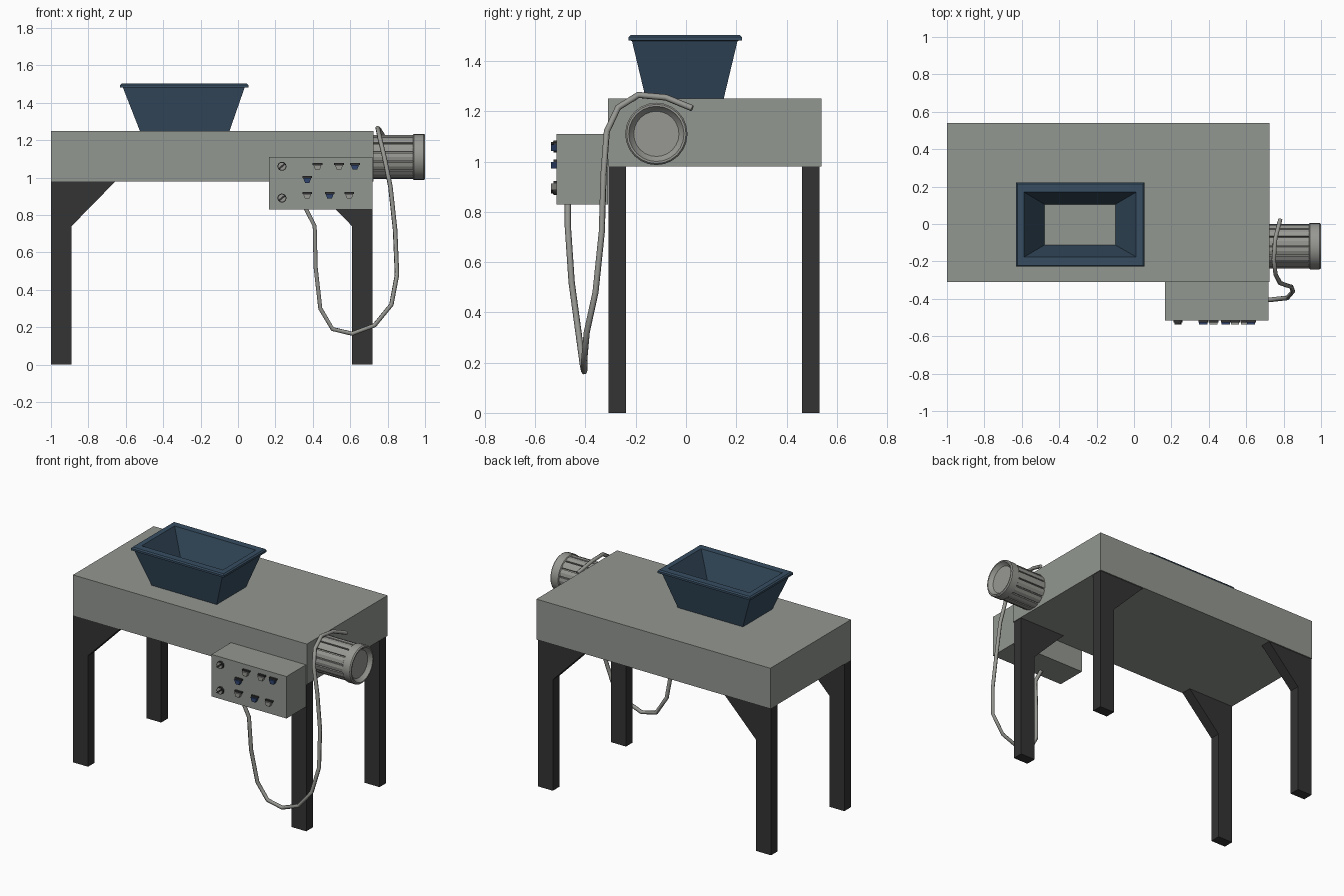
import bpy, bmesh
from math import cos, sin, pi, radians
from mathutils import Matrix, Vector

if "Cube" in bpy.data.objects:
    bpy.data.objects.remove(bpy.data.objects["Cube"], do_unlink=True)


def material(name, rgb):
    m = bpy.data.materials.new(name)
    m.use_nodes = True
    m.diffuse_color = (*rgb, 1)
    m.node_tree.nodes["Principled BSDF"].inputs["Base Color"].default_value = (*rgb, 1)
    return m


GREY = material("painted grey", (0.29, 0.31, 0.28))
METAL = material("motor grey", (0.31, 0.31, 0.29))
BLACK = material("black steel", (0.033, 0.033, 0.033))
BLUE = material("hopper blue", (0.038, 0.075, 0.12))
SWITCH_BLUE = material("switch blue", (0.03, 0.06, 0.16))


def finish(name, bm, mat, smooth=False):
    bmesh.ops.recalc_face_normals(bm, faces=bm.faces)
    me = bpy.data.meshes.new(name)
    bm.to_mesh(me)
    bm.free()
    me.materials.append(mat)
    ob = bpy.data.objects.new(name, me)
    bpy.context.collection.objects.link(ob)
    if smooth:
        bpy.ops.object.select_all(action="DESELECT")
        ob.select_set(True)
        bpy.context.view_layer.objects.active = ob
        bpy.ops.object.shade_smooth_by_angle(angle=radians(35))
    return ob


def loft(name, rings, mat, cap=True, closed=False, smooth=False):
    """Skin a list of equal-length point rings."""
    bm = bmesh.new()
    loops = [[bm.verts.new(p) for p in ring] for ring in rings]
    n = len(loops[0])
    pairs = list(zip(loops, loops[1:]))
    if closed:
        pairs.append((loops[-1], loops[0]))
    for a, b in pairs:
        for i in range(n):
            j = (i + 1) % n
            bm.faces.new((a[i], a[j], b[j], b[i]))
    if cap and not closed:
        bm.faces.new(loops[0])
        bm.faces.new(loops[-1])
    return finish(name, bm, mat, smooth)


def rect(x0, x1, y0, y1, z):
    return [(x0, y0, z), (x1, y0, z), (x1, y1, z), (x0, y1, z)]


def box(name, x0, x1, y0, y1, z0, z1, mat):
    return loft(name, [rect(x0, x1, y0, y1, z0), rect(x0, x1, y0, y1, z1)], mat)


def slab(name, outline, y0, y1, mat):
    """Extrude an xz outline along y."""
    return loft(name, [[(x, y, z) for x, z in outline] for y in (y0, y1)], mat)


# Table body and control cabinet
box("table_body", -1, 0.725, -0.31, 0.54, 0.98, 1.25, GREY)
box("control_cabinet", 0.165, 0.718, -0.515, -0.31, 0.83, 1.11, GREY)

# Legs with a diagonal brace, mirrored to both ends
LEG = [(0, 0), (0.11, 0), (0.11, 0.74), (0.345, 0.98), (0, 0.98)]
for end, x, sign in (("right", -1, 1), ("left", 0.72, -1)):
    for side, y in (("front", -0.309), ("back", 0.462)):
        slab(f"{side}_{end}_leg", [(x + sign * a, z) for a, z in LEG], y, y + 0.07, BLACK)

# Open hopper: outer wall, rolled rim, inner wall
loft("hopper", [
    rect(-0.525, -0.045, -0.16, 0.15, 1.25),
    rect(-0.615, 0.035, -0.215, 0.205, 1.48),
    rect(-0.63, 0.055, -0.228, 0.222, 1.482),
    rect(-0.63, 0.055, -0.228, 0.222, 1.495),
    rect(-0.622, 0.047, -0.221, 0.215, 1.503),
    rect(-0.587, 0.012, -0.176, 0.17, 1.503),
    rect(-0.478, -0.1, -0.112, 0.105, 1.251),
], BLUE, closed=True)

# Motor along x: ribbed casing and dished end cap
MY, MZ = -0.118, 1.11


def motor_ring(x, r, n=24):
    return [(x, MY + r * cos(2 * pi * i / n), MZ + r * sin(2 * pi * i / n)) for i in range(n)]


def ribbed_ring(x, ribs=14):
    ring = []
    for i in range(ribs):
        for f, r in ((-0.42, 0.117), (0, 0.119), (0.42, 0.117), (0.44, 0.105), (0.56, 0.105)):
            t = 2 * pi * (i + f) / ribs
            ring.append((x, MY + r * cos(t), MZ + r * sin(t)))
    return ring


loft("motor_casing", [ribbed_ring(0.72), ribbed_ring(0.945)], METAL)
CAP = [(0.935, 0.117), (0.94, 0.124), (0.993, 0.124), (1.0, 0.118),
       (1.0, 0.11), (0.985, 0.1), (0.975, 0.09)]
loft("motor_end_cap", [motor_ring(x, r) for x, r in CAP], METAL, smooth=True)

# Half-round switches on the cabinet face
SWITCHES = [(0.425, 1.06, 0), (0.54, 1.06, 0), (0.625, 1.06, 1), (0.37, 0.99, 1),
            (0.37, 0.905, 0), (0.49, 0.905, 1), (0.595, 0.905, 0)]
FACE = -0.515
for i, (x, z, blue) in enumerate(SWITCHES):
    slab(f"switch_plate_{i}", [(x - 0.026, z + 0.008), (x + 0.026, z + 0.008),
                               (x + 0.026, z + 0.018), (x - 0.026, z + 0.018)],
         FACE - 0.012, FACE, BLACK)
    slab(f"switch_{i}", [(x - 0.022, z + 0.008), (x - 0.012, z - 0.018),
                         (x + 0.012, z - 0.018), (x + 0.022, z + 0.008)],
         FACE - 0.022, FACE, SWITCH_BLUE if blue else METAL)


# Rotary knobs with a diagonal grip
def disc(name, x, z, r, y0, y1, mat):
    pts = [(x + r * cos(k * pi / 8), z + r * sin(k * pi / 8)) for k in range(16)]
    return slab(name, pts, y0, y1, mat)


for i, z in enumerate((1.06, 0.89)):
    x = 0.235
    disc(f"knob_rim_{i}", x, z, 0.024, FACE - 0.012, FACE, BLACK)
    disc(f"knob_face_{i}", x, z, 0.019, FACE - 0.015, FACE, METAL)
    turn = Matrix.Rotation(radians(40), 2)
    bar = [turn @ Vector(p) for p in ((-0.021, -0.005), (0.021, -0.005), (0.021, 0.005), (-0.021, 0.005))]
    slab(f"knob_grip_{i}", [(x + p.x, z + p.y) for p in bar], FACE - 0.023, FACE, BLACK)

# Power cable hanging from the cabinet and looping up over the motor
PATH = [(0.36, -0.47, 0.84), (0.41, -0.47, 0.74), (0.415, -0.455, 0.52), (0.44, -0.425, 0.3),
        (0.505, -0.41, 0.19), (0.61, -0.405, 0.165), (0.73, -0.405, 0.21), (0.82, -0.395, 0.32),
        (0.85, -0.36, 0.48), (0.84, -0.335, 0.72), (0.815, -0.328, 0.95), (0.78, -0.315, 1.12),
        (0.757, -0.27, 1.215), (0.747, -0.19, 1.265), (0.755, -0.08, 1.255), (0.782, 0.025, 1.212)]
cu = bpy.data.curves.new("power_cable", "CURVE")
cu.dimensions = "3D"
cu.bevel_depth = 0.0125
cu.bevel_resolution = 1
cu.use_fill_caps = True
sp = cu.splines.new("POLY")
sp.points.add(len(PATH) - 1)
for p, co in zip(sp.points, PATH):
    p.co = (*co, 1)
cu.materials.append(METAL)
bpy.context.collection.objects.link(bpy.data.objects.new("power_cable", cu))
